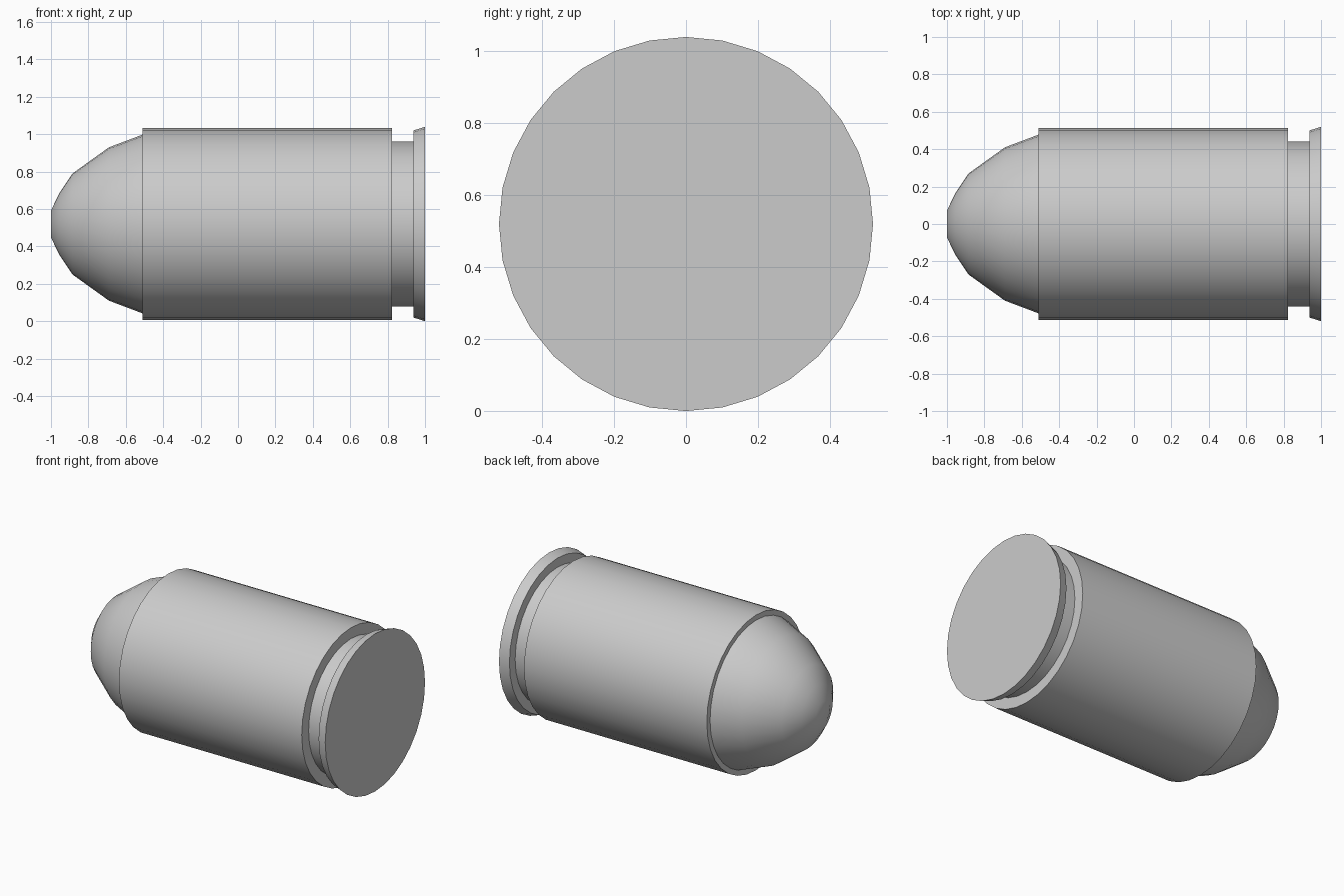
import bpy, bmesh, math

if "Cube" in bpy.data.objects:
    bpy.data.objects.remove(bpy.data.objects["Cube"])

SIDES = 32
AXIS_Z = 0.52


def lathe(name, profile, cap_start=False, cap_end=False):
    """Revolve (x, radius) points around the long x axis."""
    bm = bmesh.new()
    rings = []
    for x, r in profile:
        ring = []
        for i in range(SIDES):
            a = 2 * math.pi * i / SIDES
            ring.append(bm.verts.new((x, r * math.cos(a), AXIS_Z + r * math.sin(a))))
        rings.append(ring)
    for a, b in zip(rings, rings[1:]):
        for i in range(SIDES):
            j = (i + 1) % SIDES
            bm.faces.new((a[i], a[j], b[j], b[i]))
    if cap_start:
        bm.faces.new(rings[0][::-1])
    if cap_end:
        bm.faces.new(rings[-1])
    for f in bm.faces:
        f.normal_update()
    # make every face point outward
    if bm.faces[:] and cap_start or cap_end:
        bmesh.ops.recalc_face_normals(bm, faces=bm.faces[:])
    me = bpy.data.meshes.new(name)
    bm.to_mesh(me)
    bm.free()
    ob = bpy.data.objects.new(name, me)
    bpy.context.collection.objects.link(ob)
    bpy.ops.object.select_all(action='DESELECT')
    ob.select_set(True)
    bpy.context.view_layer.objects.active = ob
    bpy.ops.object.shade_smooth_by_angle(angle=math.radians(40))
    return ob


# rounded nose with a small flat tip, seated in the case mouth
lathe("bullet_nose", [(-1.0, 0.072), (-0.955, 0.165), (-0.885, 0.27),
                      (-0.69, 0.41), (-0.51, 0.478)], cap_start=True)

# case: mouth step, straight wall, extractor groove, flared rim and base
lathe("cartridge_case", [(-0.51, 0.478), (-0.51, 0.512), (0.823, 0.512),
                         (0.823, 0.44), (0.938, 0.44), (0.938, 0.5),
                         (1.0, 0.52)], cap_end=True)
